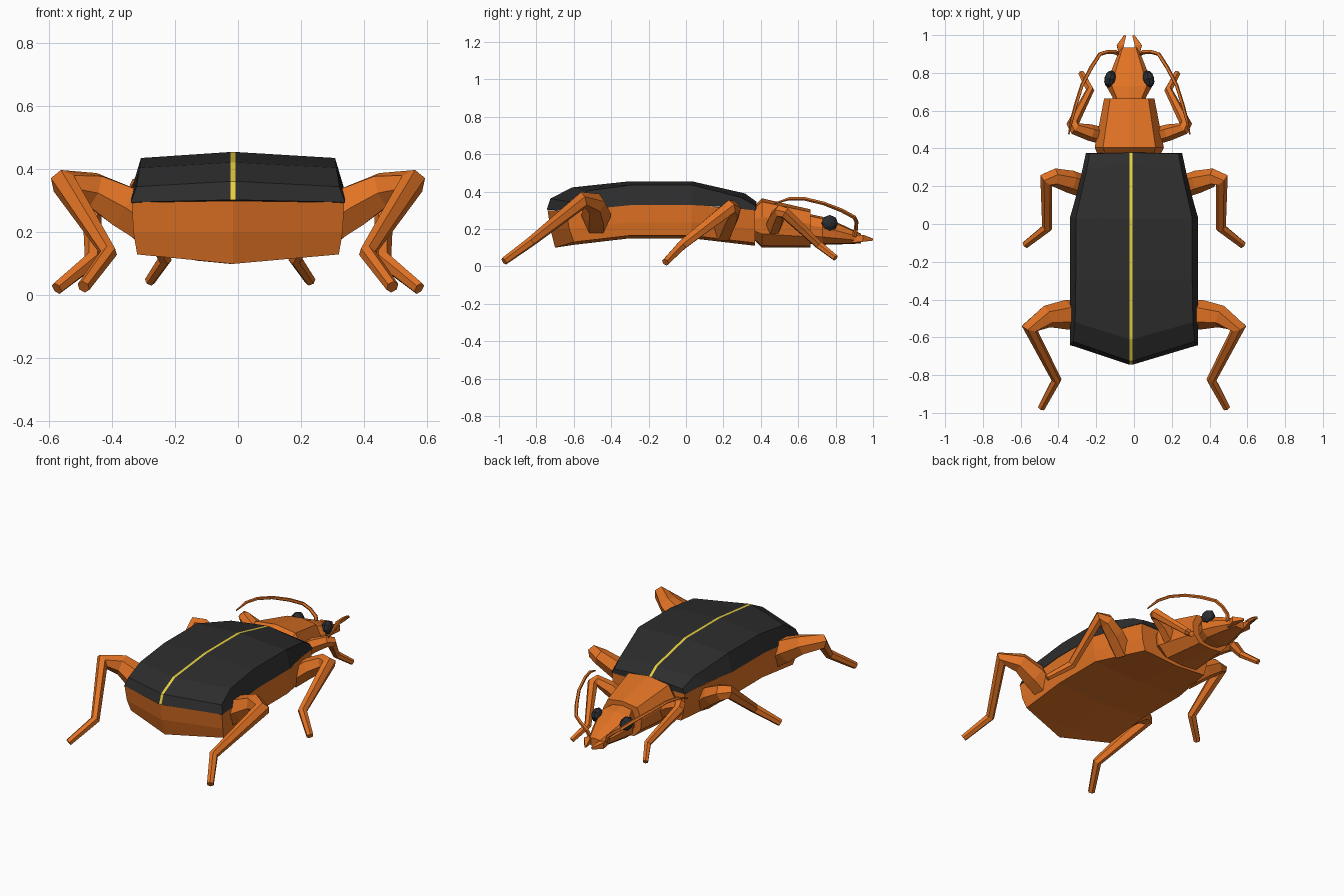
import bpy, bmesh, math
from mathutils import Vector

CX = -0.016   # seam line of the abdomen
HX = -0.025   # centre line of thorax and head


def material(name, rgb):
    m = bpy.data.materials.new(name)
    m.diffuse_color = (*rgb, 1)
    return m


ORANGE = material("orange shell", (0.75, 0.17, 0.018))
BLACK = material("black wing case", (0.026, 0.026, 0.026))
YELLOW = material("yellow seam", (0.80, 0.62, 0.05))
EYE = material("dark eye", (0.024, 0.026, 0.03))


def loft(name, rings, mats, caps=(True, True), rule=None):
    """Skin closed rings of equal length into a flat-shaded mesh."""
    bm = bmesh.new()
    vs = [[bm.verts.new(p) for p in r] for r in rings]
    n = len(rings[0])
    for a, b in zip(vs, vs[1:]):
        for i in range(n):
            j = (i + 1) % n
            f = bm.faces.new((a[i], a[j], b[j], b[i]))
            if rule:
                f.material_index = rule(i)
    if caps[0]:
        bm.faces.new(vs[0])
    if caps[1]:
        bm.faces.new(vs[-1])
    bmesh.ops.remove_doubles(bm, verts=bm.verts, dist=0.0005)
    bmesh.ops.recalc_face_normals(bm, faces=bm.faces)
    me = bpy.data.meshes.new(name)
    bm.to_mesh(me)
    bm.free()
    for m in mats:
        me.materials.append(m)
    ob = bpy.data.objects.new(name, me)
    bpy.context.collection.objects.link(ob)
    return ob


def tube(name, path, sides, mat):
    """Faceted limb through (x, y, z, radius) points, mitred at the joints."""
    pts = [Vector(p[:3]) for p in path]
    rings, u = [], None
    for k, p in enumerate(pts):
        d0 = (p - pts[k - 1]).normalized() if k else None
        d1 = (pts[k + 1] - p).normalized() if k < len(pts) - 1 else None
        t = ((d0 or d1) + (d1 or d0)).normalized()
        ref = u or (Vector((0, 0, 1)) if abs(t.z) < 0.9 else Vector((0, 1, 0)))
        u = (ref - t * ref.dot(t)).normalized()
        v = t.cross(u)
        r = path[k][3]
        rings.append([p + r * (u * math.cos(a) + v * math.sin(a))
                      for a in (math.tau * (i + 0.5) / sides for i in range(sides))])
    return loft(name, rings, [mat])


# Abdomen: (y, top half width, top z, mid z, bottom half width, bottom edge z, keel z)
def belly_ring(y, w, zt, zm, wb, zb, zk, dy=0):
    return [(-w, y, zt), (-w * 0.985, y + dy * 0.4, zm), (-wb, y + dy, zb), (CX, y + dy, zk),
            (wb, y + dy, zb), (w * 0.985, y + dy * 0.4, zm), (w, y, zt)]


ridge = [(CX, -0.74, 0.30), (CX, -0.725, 0.20), (CX, -0.70, 0.10)]
rings = [ridge + [ridge[2]] + ridge[::-1],
         belly_ring(-0.64, 0.337, 0.295, 0.20, 0.32, 0.13, 0.115, 0.04),
         belly_ring(-0.30, 0.337, 0.33, 0.235, 0.32, 0.165, 0.15),
         belly_ring(0.03, 0.337, 0.33, 0.235, 0.32, 0.165, 0.15),
         belly_ring(0.37, 0.25, 0.30, 0.20, 0.225, 0.125, 0.11)]
loft("abdomen", rings, [ORANGE], caps=(False, True))

# Wing cases: side, shoulder, seam strip; the seam faces are yellow
wing = []
for ys, ysh, yc, w, wsh, zs, zsh, zc in (
        (-0.642, -0.645, -0.745, 0.340, 0.325, 0.293, 0.296, 0.303),
        (-0.637, -0.622, -0.725, 0.340, 0.322, 0.296, 0.345, 0.362),
        (-0.54, -0.52, -0.61, 0.340, 0.312, 0.303, 0.405, 0.422),
        (-0.29, -0.29, -0.30, 0.340, 0.308, 0.328, 0.436, 0.455),
        (0.03, 0.03, 0.03, 0.340, 0.308, 0.328, 0.436, 0.455),
        (0.20, 0.29, 0.315, 0.292, 0.25, 0.318, 0.37, 0.39),
        (0.375, 0.372, 0.378, 0.255, 0.235, 0.298, 0.325, 0.345)):
    half = [(w, ys, zs), (wsh, ysh, zsh)]
    wing.append([(-x, y, z) for x, y, z in half] +
                [(CX - 0.008, yc, zc), (CX + 0.008, yc, zc)] + half[::-1])
loft("wing_cases", wing, [BLACK, YELLOW], rule=lambda i: 1 if i == 2 else 0)


# Thorax and head share a faceted cross-section
def front_ring(y, w, zb, zt):
    h = zt - zb
    half = [(0.76, 0.93), (1.0, 0.62), (0.95, 0.28), (0.6, 0.04)]
    right = [(HX + w * a, y, zb + h * b) for a, b in half]
    left = [(HX - w * a, y, zb + h * b) for a, b in half[::-1]]
    return [(HX, y, zt)] + right + [(HX, y, zb)] + left


loft("thorax", [front_ring(0.365, 0.165, 0.14, 0.32), front_ring(0.405, 0.183, 0.10, 0.364),
                front_ring(0.665, 0.133, 0.10, 0.305)], [ORANGE])
loft("head", [front_ring(0.63, 0.085, 0.12, 0.275), front_ring(0.67, 0.088, 0.12, 0.278),
              front_ring(0.73, 0.122, 0.115, 0.265), front_ring(0.83, 0.088, 0.118, 0.225),
              front_ring(0.935, 0.046, 0.122, 0.175)], [ORANGE])

# Limbs as (side offset, y, z, radius), built on both sides of their centre line
limbs = {
    "rear_leg": (0, 6, ORANGE, [(0.27, -0.48, 0.22, 0.075), (0.36, -0.48, 0.28, 0.078),
                                (0.46, -0.49, 0.335, 0.06), (0.553, -0.55, 0.355, 0.045),
                                (0.41, -0.825, 0.135, 0.027), (0.49, -0.973, 0.027, 0.021)]),
    "middle_leg": (0, 6, ORANGE, [(0.24, 0.19, 0.18, 0.06), (0.34, 0.225, 0.26, 0.06),
                                  (0.42, 0.245, 0.305, 0.05), (0.465, 0.235, 0.315, 0.042),
                                  (0.46, -0.02, 0.115, 0.028), (0.575, -0.11, 0.022, 0.021)]),
    "front_leg": (HX, 6, ORANGE, [(0.12, 0.46, 0.19, 0.045), (0.21, 0.485, 0.26, 0.044),
                                  (0.285, 0.505, 0.295, 0.035), (0.30, 0.53, 0.285, 0.033),
                                  (0.207, 0.71, 0.115, 0.022), (0.255, 0.80, 0.045, 0.017)]),
    "antenna": (HX, 5, ORANGE, [(0.06, 0.90, 0.16, 0.012), (0.075, 0.91, 0.20, 0.012),
                                (0.115, 0.912, 0.235, 0.011), (0.155, 0.90, 0.262, 0.011),
                                (0.20, 0.83, 0.30, 0.011), (0.25, 0.735, 0.337, 0.010),
                                (0.283, 0.63, 0.362, 0.010), (0.305, 0.55, 0.362, 0.009),
                                (0.32, 0.475, 0.337, 0.004)]),
    "mandible": (HX, 4, ORANGE, [(0.035, 0.89, 0.145, 0.026), (0.048, 0.945, 0.15, 0.026),
                                 (0.022, 0.998, 0.143, 0.008)]),
}
for name, (cx, sides, mat, path) in limbs.items():
    for side, s in (("left", -1), ("right", 1)):
        tube(f"{side}_{name}", [(cx + s * x, y, z, r) for x, y, z, r in path], sides, mat)

# Eyes: flattened low-poly spheres
for side, s in (("left", -1), ("right", 1)):
    bpy.ops.mesh.primitive_uv_sphere_add(segments=8, ring_count=6, radius=1,
                                         location=(HX + s * 0.102, 0.768, 0.232),
                                         rotation=(0, math.pi / 2, s * 0.25))
    eye = bpy.context.object
    eye.name = f"{side}_eye"
    eye.scale = (0.043, 0.046, 0.03)
    eye.data.materials.append(EYE)
